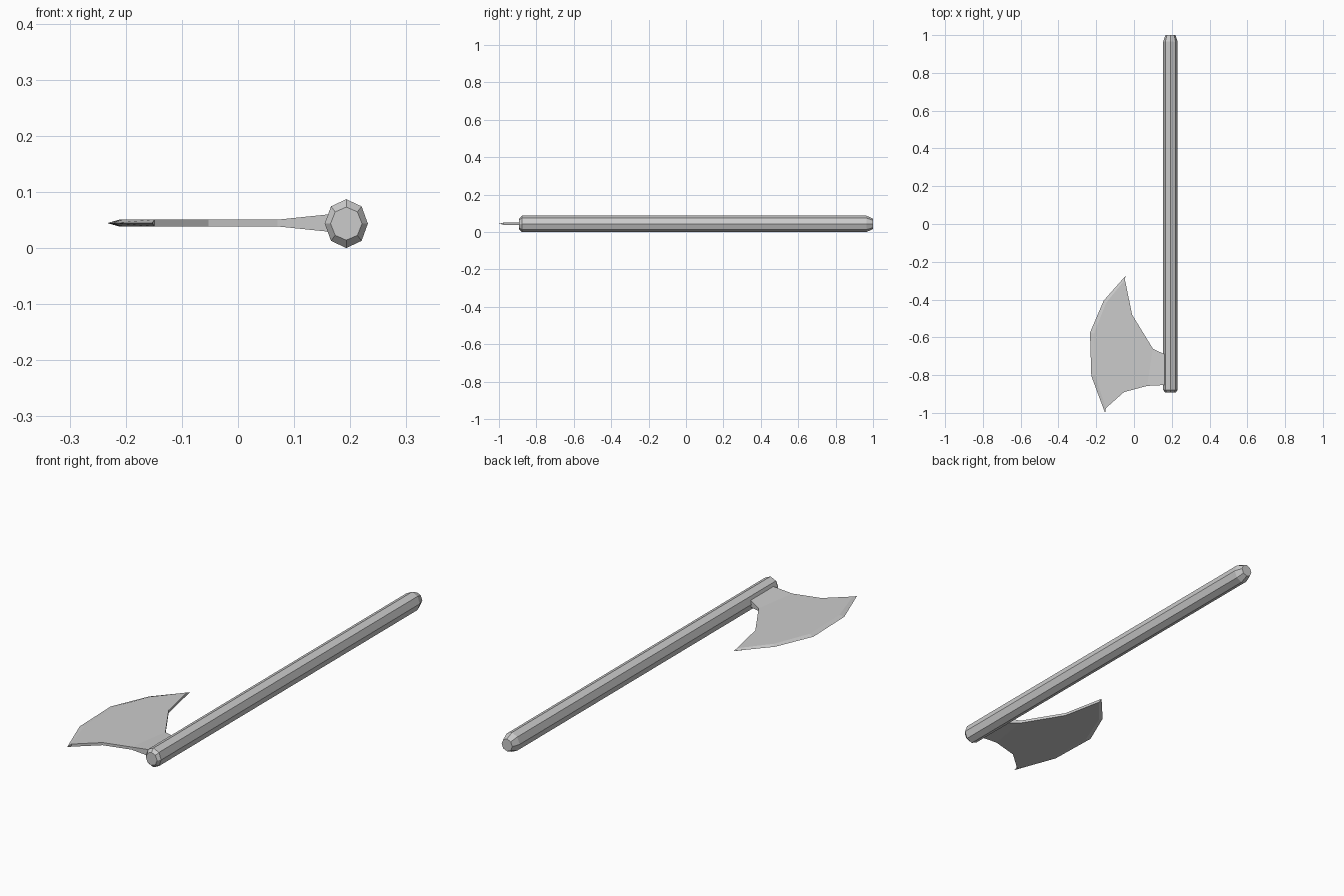
import bpy, bmesh
from math import sin, cos, pi

if "Cube" in bpy.data.objects:
    bpy.data.objects.remove(bpy.data.objects["Cube"])

CX, CZ = 0.193, 0.0437   # handle axis


def finish(bm, name):
    bmesh.ops.recalc_face_normals(bm, faces=bm.faces)
    mesh = bpy.data.meshes.new(name)
    bm.to_mesh(mesh)
    bm.free()
    bpy.context.collection.objects.link(bpy.data.objects.new(name, mesh))


# Handle: eight-sided shaft with chamfered ends (y, x radius, z radius)
bm = bmesh.new()
rings = []
for y, rx, rz in [(-0.892, 0.028, 0.0295), (-0.878, 0.0385, 0.0435),
                  (0.965, 0.0385, 0.0435), (1.0, 0.0265, 0.028)]:
    rings.append([bm.verts.new((CX + rx * cos(i * pi / 4), y, CZ + rz * sin(i * pi / 4)))
                  for i in range(8)])
for a, b in zip(rings, rings[1:]):
    for i in range(8):
        j = (i + 1) % 8
        bm.faces.new((a[i], a[j], b[j], b[i]))
bm.faces.new(rings[0])
bm.faces.new(rings[-1])
finish(bm, "handle")

# Blade: cutting edge, its inner bevel line, and the back outline (lower tip to upper tip)
edge = [(-0.045, -0.275), (-0.16, -0.405), (-0.233, -0.575), (-0.226, -0.805), (-0.153, -1.0)]
inner = [(-0.048, -0.295), (-0.147, -0.416), (-0.212, -0.58), (-0.206, -0.80), (-0.149, -0.975)]
back = [(-0.053, -0.89), (0.07, -0.857), (0.172, -0.852),
        (0.172, -0.695), (0.10, -0.66), (-0.01, -0.48)]
half = [0.006] * 2 + [0.0165] * 2 + [0.006] * 2

bm = bmesh.new()
rim = [bm.verts.new((x, y, CZ + 0.001)) for x, y in edge]
sides = []
for s in (1, -1):
    inn = [bm.verts.new((x, y, CZ + 0.001 + s * 0.006)) for x, y in inner]
    bk = [bm.verts.new((x, y, CZ + 0.001 + s * h)) for (x, y), h in zip(back, half)]
    # bevel strip, flat cheek, thickened socket
    for i in range(4):
        bm.faces.new((rim[i], rim[i + 1], inn[i + 1], inn[i]))
    bm.faces.new(inn + [bk[0], bk[1], bk[4], bk[5]])
    bm.faces.new(bk[1:5])
    sides.append([inn[-1]] + bk + [inn[0]])
# Rim walls joining both cheeks
t, b = sides
for i in range(len(t) - 1):
    bm.faces.new((t[i], t[i + 1], b[i + 1], b[i]))
bm.faces.new((rim[-1], t[0], b[0]))
bm.faces.new((rim[0], t[-1], b[-1]))
finish(bm, "axe_blade")
